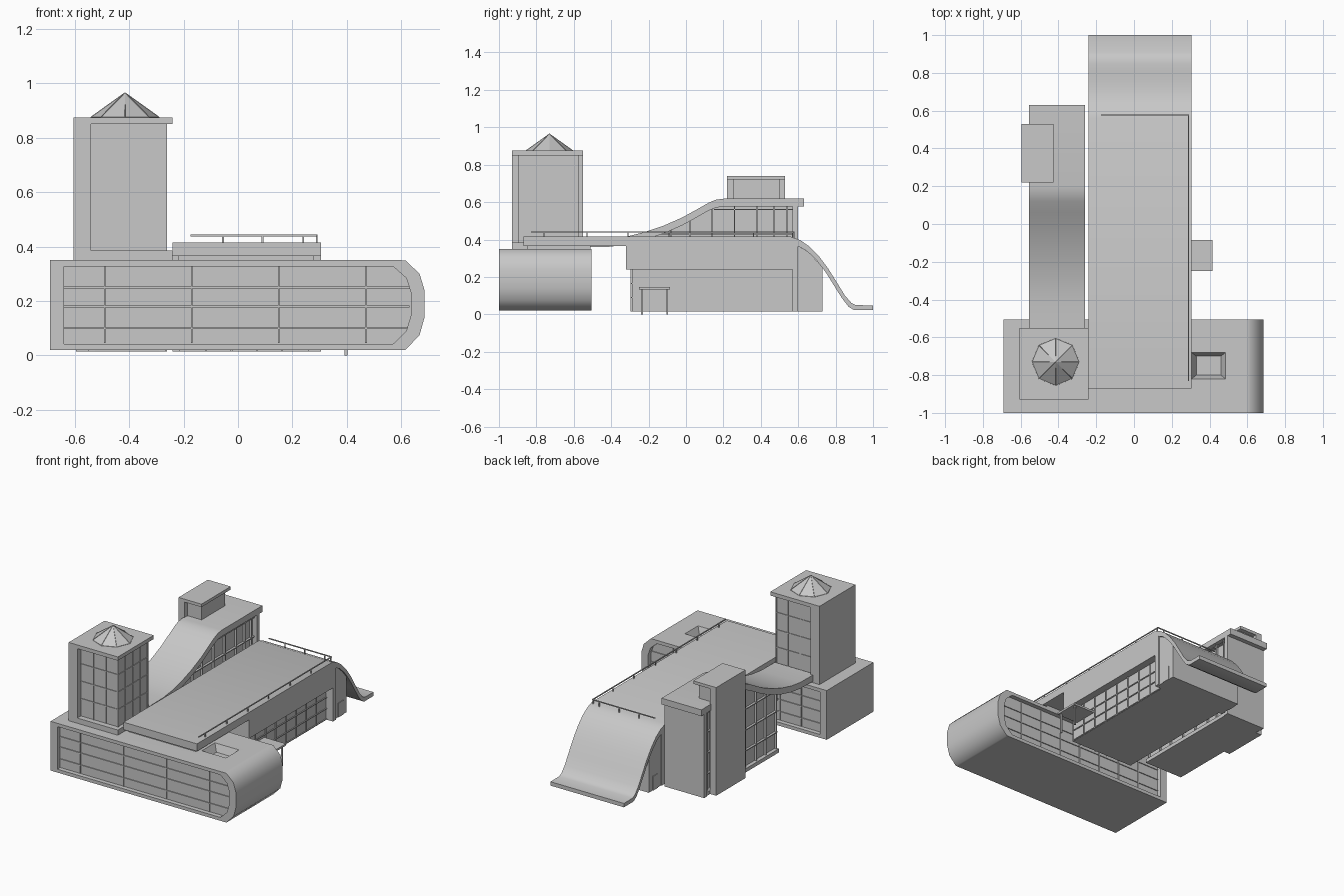
import bpy, bmesh, math
from mathutils import Matrix, Vector

cube = bpy.data.objects.get("Cube")
if cube:
    bpy.data.objects.remove(cube)

grey = bpy.data.materials.new("plain_grey")
grey.use_nodes = True
grey.diffuse_color = (0.58, 0.58, 0.58, 1)
grey.node_tree.nodes["Principled BSDF"].inputs["Base Color"].default_value = (0.58, 0.58, 0.58, 1)


def finish(name, bm, smooth=0):
    bmesh.ops.recalc_face_normals(bm, faces=bm.faces)
    mesh = bpy.data.meshes.new(name)
    bm.to_mesh(mesh)
    bm.free()
    mesh.materials.append(grey)
    ob = bpy.data.objects.new(name, mesh)
    bpy.context.collection.objects.link(ob)
    if smooth:
        bpy.ops.object.select_all(action='DESELECT')
        ob.select_set(True)
        bpy.context.view_layer.objects.active = ob
        bpy.ops.object.shade_smooth_by_angle(angle=math.radians(smooth))
    return ob


def boxes(name, *spans):
    """Boxes given as (x0, x1, y0, y1, z0, z1), joined in one object."""
    bm = bmesh.new()
    for x0, x1, y0, y1, z0, z1 in spans:
        m = Matrix.Translation(((x0 + x1) / 2, (y0 + y1) / 2, (z0 + z1) / 2))
        bmesh.ops.create_cube(bm, size=1, matrix=m @ Matrix.Diagonal((x1 - x0, y1 - y0, z1 - z0, 1)))
    return finish(name, bm)


def prism(name, pts, axis, a, b, smooth=0, recess=None):
    """Extrude a profile along x or y; recess = (scale x, scale z, depth) on both ends."""
    bm = bmesh.new()
    place = (lambda u, v: (a, u, v)) if axis == 'x' else (lambda u, v: (u, a, v))
    step = Vector((b - a, 0, 0)) if axis == 'x' else Vector((0, b - a, 0))
    face = bm.faces.new([bm.verts.new(place(u, v)) for u, v in pts])
    ext = bmesh.ops.extrude_face_region(bm, geom=[face], use_keep_orig=True)
    far = [g for g in ext["geom"] if isinstance(g, bmesh.types.BMFace)]
    bmesh.ops.translate(bm, vec=step, verts=far[0].verts)
    bmesh.ops.recalc_face_normals(bm, faces=bm.faces)
    if recess:
        sx, sz, depth = recess
        us, vs = zip(*pts)
        centre = Vector(((min(us) + max(us)) / 2, 0, (min(vs) + max(vs)) / 2))
        for cap in [face, far[0]]:
            inward = -math.copysign(depth, cap.normal.y)
            rim = bmesh.ops.extrude_discrete_faces(bm, faces=[cap])["faces"][0]
            for v in rim.verts:
                v.co.x = centre.x + (v.co.x - centre.x) * sx
                v.co.z = centre.z + (v.co.z - centre.z) * sz
            pane = bmesh.ops.extrude_discrete_faces(bm, faces=[rim])["faces"][0]
            bmesh.ops.translate(bm, vec=(0, inward, 0), verts=pane.verts)
    return finish(name, bm, smooth)


def bars(name, axis, near, far, u, v, us, vs, t=0.003):
    """Window bars on a wall facing x or y: uprights at us, transoms at vs."""
    spans = [(p - t, p + t, *v) for p in us] + [(*u, p - t, p + t) for p in vs]
    if axis == 'x':
        boxes(name, *[(near, far, *s) for s in spans])
    else:
        boxes(name, *[(s[0], s[1], near, far, s[2], s[3]) for s in spans])


def spread(a, b, n):
    return [a + (b - a) * i / n for i in range(1, n)]


# Front hall with one rounded end, recessed glazing on both long sides
hall = prism("front_hall", [(-0.69, 0.02), (0.595, 0.02), (0.615, 0.0205), (0.667, 0.075), (0.685, 0.14),
             (0.685, 0.24), (0.667, 0.3), (0.615, 0.3495), (0.595, 0.35), (-0.69, 0.35)],
             'y', -1, -0.505, 60, (0.927, 0.864, 0.03))
bars("hall_front_bars", 'y', -0.976, -0.965, (-0.64, 0.63), (0.045, 0.33),
     (-0.49, -0.17, 0.15, 0.47), (0.1, 0.18, 0.25))
bars("hall_back_bars", 'y', -0.54, -0.529, (-0.64, 0.63), (0.045, 0.33), spread(-0.64, 0.63, 8), (0.1, 0.18, 0.25))

# Sunken skylight cut into the hall roof
bm = bmesh.new()
bmesh.ops.create_cube(bm, size=1, matrix=Matrix.Translation((0.395, -0.75, 0.326)) @ Matrix.Diagonal((0.18, 0.14, 0.05, 1)))
for v in bm.verts:
    if v.co.z < 0.326:
        v.co.x += math.copysign(0.025, 0.395 - v.co.x)
        v.co.y += math.copysign(0.02, -0.75 - v.co.y)
cutter = finish("skylight_cutter", bm)
cutter.hide_render = True
mod = hall.modifiers.new("skylight", 'BOOLEAN')
mod.object = cutter
bpy.context.view_layer.objects.active = hall
bpy.ops.object.modifier_apply(modifier=mod.name)
bpy.data.objects.remove(cutter)

# Corner tower: blank side wall, glazed core, slabs and pointed rooflight
boxes("tower_wall", (-0.605, -0.54, -0.93, -0.55, 0.35, 0.875))
boxes("tower_core", (-0.55, -0.265, -0.892, -0.578, 0.35, 0.86))
boxes("tower_slabs", (-0.54, -0.24, -0.93, -0.55, 0.35, 0.385), (-0.54, -0.24, -0.93, -0.55, 0.85, 0.875))
rows = spread(0.385, 0.85, 4)
for label, y in (("front", -0.896), ("back", -0.584)):
    bars("tower_%s_bars" % label, 'y', y, y + 0.01, (-0.54, -0.261), (0.385, 0.85),
         spread(-0.54, -0.26, 3) + [-0.264], rows)
bars("tower_side_bars", 'x', -0.27, -0.261, (-0.896, -0.574), (0.385, 0.85),
     spread(-0.892, -0.578, 4) + [-0.893, -0.577], rows)
for name, wire in (("tower_rooflight", False), ("rooflight_ribs", True)):
    bm = bmesh.new()
    bmesh.ops.create_cone(bm, cap_ends=not wire, segments=8, radius1=0.125, radius2=0, depth=0.09,
                          matrix=Matrix.Translation((-0.415, -0.73, 0.92)))
    if wire:
        bmesh.ops.remove_doubles(bm, verts=bm.verts, dist=0.001)
        bmesh.ops.wireframe(bm, faces=bm.faces, thickness=0.004, use_replace=True, use_boundary=True,
                            use_even_offset=False)
    finish(name, bm)

# Long roof that sweeps down to the ground at the back
top = [(0.56, 0.415), (0.61, 0.397), (0.66, 0.363), (0.71, 0.312), (0.76, 0.245),
       (0.81, 0.165), (0.85, 0.1), (0.885, 0.06), (0.91, 0.049), (1, 0.048)]
under = [(1, 0.022), (0.9, 0.022), (0.87, 0.04), (0.835, 0.085), (0.795, 0.148), (0.745, 0.228),
         (0.695, 0.292), (0.645, 0.34), (0.6, 0.363), (0.56, 0.365)]
prism("sweeping_roof", [(-0.87, 0.365), (-0.87, 0.415)] + top + under, 'x', -0.24, 0.305, 35)
boxes("roof_bearing", (-0.22, 0.28, -0.85, -0.51, 0.345, 0.37))

# Main building under the roof: overhanging upper wall, deep-set glazing below
boxes("main_core", (-0.21, 0.255, -0.29, 0.6, 0.015, 0.37))
boxes("main_upper_wall", (-0.24, 0.305, -0.32, 0.6, 0.24, 0.367))
boxes("main_end_frame", (-0.24, 0.305, 0.57, 0.6, 0.015, 0.25))
prism("main_end_block", [(0.59, 0.015), (0.73, 0.015), (0.73, 0.25), (0.66, 0.33), (0.6, 0.364), (0.59, 0.364)],
      'x', -0.235, 0.295)
for label, x0, x1 in (("left", 0.25, 0.261), ("right", -0.216, -0.2)):
    bars("main_%s_bars" % label, 'x', x0, x1, (-0.29, 0.57), (0.015, 0.24),
         spread(-0.29, 0.57, 8) + [-0.286], (0.02, 0.09, 0.165))
bars("main_front_bars", 'y', -0.296, -0.28, (-0.21, 0.255), (0.015, 0.24), spread(-0.21, 0.255, 5), (0.09, 0.165))
boxes("end_doors", (0.29, 0.299, 0.64, 0.69, 0.015, 0.11), (-0.239, -0.23, 0.64, 0.69, 0.015, 0.11))

# Small porch by the side windows
boxes("porch", (0.25, 0.415, -0.25, -0.085, 0.133, 0.146),
      *[(0.392, 0.402, y - 0.005, y + 0.005, 0, 0.135) for y in (-0.235, -0.1)])

# Roof railing along one side and across the back
r = 0.003
boxes("roof_railing", (0.286, 0.292, -0.83, 0.58, 0.438, 0.444), (-0.175, 0.292, 0.574, 0.58, 0.438, 0.444),
      *[(0.289 - r, 0.289 + r, y - r, y + r, 0.41, 0.44) for y in (-0.76, -0.53, -0.31, -0.09, 0.14, 0.36, 0.57)],
      *[(x - r, x + r, 0.574, 0.58, 0.4, 0.44) for x in (-0.055, 0.09, 0.24)])

# Side wing: curved roof rising to the back, glazed body below
curve = [(-0.57, 0.4), (-0.42, 0.402), (-0.32, 0.415), (-0.22, 0.44), (-0.12, 0.474), (-0.02, 0.518),
         (0.06, 0.562), (0.12, 0.596), (0.16, 0.613), (0.2, 0.618), (0.63, 0.618)]
prism("wing_roof", curve + [(y, z - 0.042) for y, z in reversed(curve)], 'x', -0.555, -0.26, 35)
slope = [(y, z - 0.03) for y, z in curve[3:-1]]
prism("wing_core", [(-0.2, 0.015)] + slope + [(0.59, 0.588), (0.59, 0.015)], 'x', -0.525, -0.29)
boxes("wing_end_wall", (-0.555, -0.26, 0.57, 0.6, 0.015, 0.59))
boxes("wing_base", (-0.55, -0.265, -0.2, 0.57, 0.015, 0.04))


def wing_height(y):
    for (y0, z0), (y1, z1) in zip(curve, curve[1:]):
        if y0 <= y <= y1:
            return z0 + (z1 - z0) * (y - y0) / (y1 - y0) - 0.02


for label, x0, x1 in (("left", -0.295, -0.275), ("right", -0.54, -0.52)):
    boxes("wing_%s_bars" % label,
          *[(x0, x1, y - r, y + r, 0.015, wing_height(y)) for y in (-0.19, -0.08, 0.02, 0.14, 0.26, 0.38, 0.47, 0.54)],
          *[(x0, x1, y, 0.57, z - r, z + r) for y, z in ((-0.2, 0.15), (-0.2, 0.29), (-0.18, 0.43), (0.15, 0.56))])

# Stair shaft on the outer side of the wing, with a roof room
boxes("stair_wall", (-0.595, -0.55, 0.22, 0.53, 0.015, 0.74))
boxes("stair_core", (-0.56, -0.51, 0.25, 0.5, 0.015, 0.6))
boxes("stair_roof_room", (-0.56, -0.445, 0.25, 0.5, 0.6, 0.725))
boxes("stair_roof_slab", (-0.56, -0.425, 0.22, 0.53, 0.72, 0.74))
